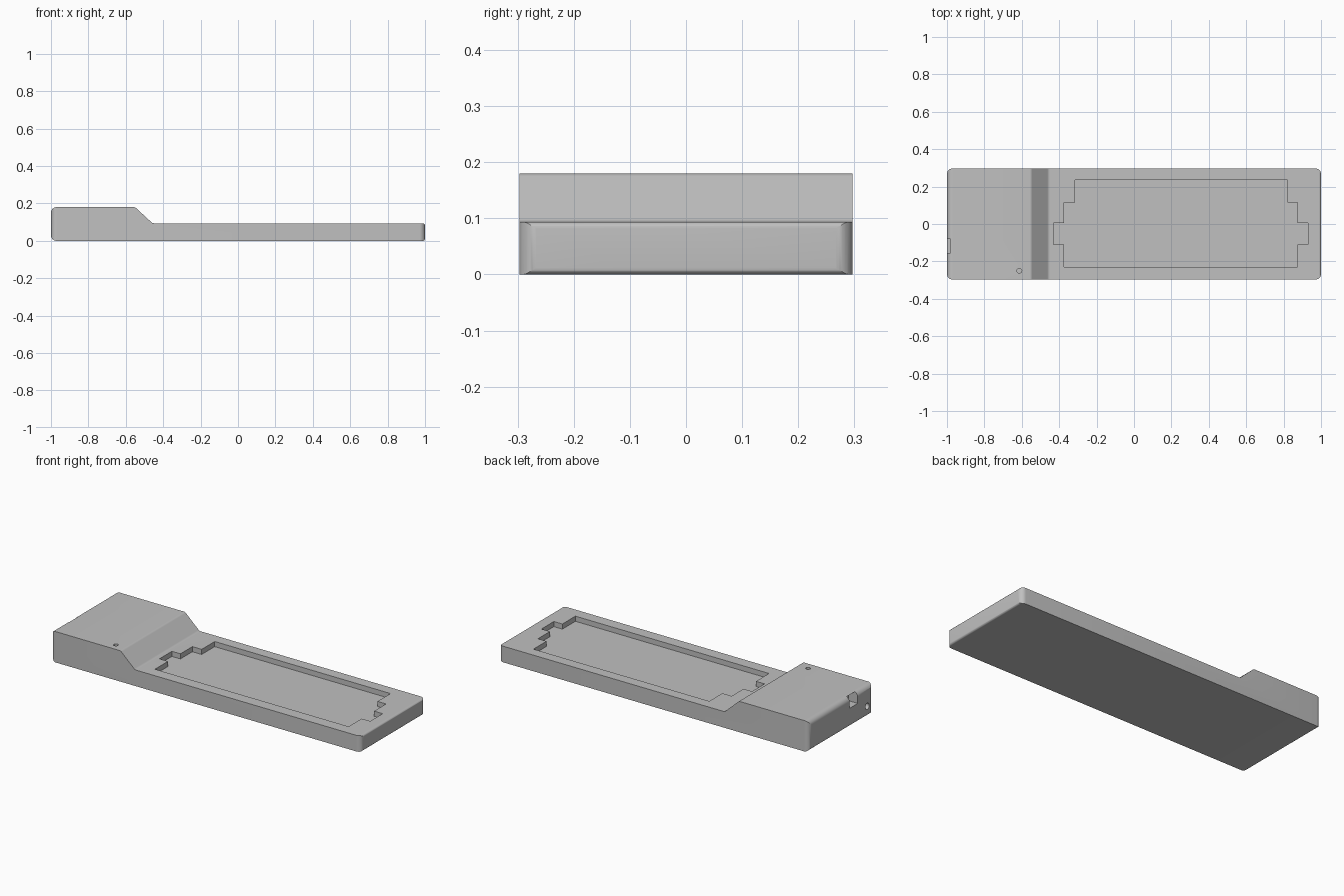
import bpy, bmesh, math
from mathutils import Vector

old = bpy.data.objects.get("Cube")
if old:
    bpy.data.objects.remove(old, do_unlink=True)

grey = bpy.data.materials.new("light grey plastic")
grey.use_nodes = True
colour = (0.53, 0.53, 0.53, 1)
grey.diffuse_color = colour
grey.node_tree.nodes["Principled BSDF"].inputs["Base Color"].default_value = colour


def rounded(points, steps=8):
    """Round each (x, y, radius) corner of a closed outline."""
    out = []
    for i, (x, y, r) in enumerate(points):
        p = Vector((x, y))
        a = (Vector(points[i - 1][:2]) - p).normalized()
        b = (Vector(points[(i + 1) % len(points)][:2]) - p).normalized()
        if r == 0:
            out.append(p)
            continue
        half = a.angle(b) / 2
        centre = p + (a + b).normalized() * r / math.sin(half)
        start = p + a * r / math.tan(half) - centre
        end = p + b * r / math.tan(half) - centre
        turn = start.angle_signed(end)
        for k in range(steps + 1):
            t = -turn * k / steps
            out.append(centre + Vector((start.x * math.cos(t) - start.y * math.sin(t),
                                        start.x * math.sin(t) + start.y * math.cos(t))))
    return out


def prism(name, outline, low, high, place):
    """Extrude a 2D outline; place maps (u, v, depth) to a 3D point."""
    bm = bmesh.new()
    rings = [[bm.verts.new(place(p[0], p[1], d)) for p in outline] for d in (low, high)]
    bm.faces.new(rings[0])
    bm.faces.new(rings[1])
    n = len(outline)
    for i in range(n):
        j = (i + 1) % n
        bm.faces.new((rings[0][i], rings[0][j], rings[1][j], rings[1][i]))
    bmesh.ops.recalc_face_normals(bm, faces=bm.faces)
    mesh = bpy.data.meshes.new(name)
    bm.to_mesh(mesh)
    bm.free()
    mesh.materials.append(grey)
    obj = bpy.data.objects.new(name, mesh)
    bpy.context.collection.objects.link(obj)
    return obj


def circle(u, v, r, n=32):
    return [(u + r * math.cos(k * math.tau / n), v + r * math.sin(k * math.tau / n)) for k in range(n)]


def rect(u0, v0, u1, v1):
    return [(u0, v0), (u1, v0), (u1, v1), (u0, v1)]


def along_x(u, v, d): return (d, u, v)
def along_y(u, v, d): return (u, d, v)
def along_z(u, v, d): return (u, v, d)


# Case body: side profile with a raised electronics bay
side = rounded([(-1, 0, .03), (1, 0, .012), (1, .094, .012), (-.457, .094, .02),
                (-.55, .18, .02), (-1, .18, .03)])
case = prism("keyboard_case", side, -.35, .35, along_y)

# Plan outline with rounded vertical corners
W = .297
plan = rounded([(-1, -W, .03), (1, -W, .03), (1, W, .03), (-1, W, .03)])
plan_tool = prism("plan_tool", plan, -.1, .3, along_z)

# Stepped key plate recess
stepped = [(-.375, -.23), (.875, -.23), (.875, -.11), (.93, -.11), (.93, .005), (.875, .005),
           (.875, .115), (.82, .115), (.82, .235), (-.315, .235), (-.315, .115), (-.375, .115),
           (-.375, .005), (-.43, .005), (-.43, -.11), (-.375, -.11)]
cutters = [
    prism("recess_tool", stepped, .064, .2, along_z),
    prism("socket_tool", rect(-.155, .115, -.08, .178), -1.1, -.94, along_x),
    prism("cable_hole_tool", circle(-.243, .065, .018), -1.1, -.94, along_x),
    prism("button_hole_tool", circle(-.613, -.25, .013), .13, .3, along_z),
]

for tool, op in [(plan_tool, 'INTERSECT')] + [(c, 'DIFFERENCE') for c in cutters]:
    tool.hide_render = True
    mod = case.modifiers.new(tool.name, 'BOOLEAN')
    mod.object, mod.operation, mod.solver = tool, op, 'EXACT'

bpy.context.view_layer.objects.active = case
case.select_set(True)
for mod in list(case.modifiers):
    bpy.ops.object.modifier_apply(modifier=mod.name)
for tool in [plan_tool] + cutters:
    bpy.data.objects.remove(tool, do_unlink=True)

bpy.ops.object.shade_smooth_by_angle(angle=math.radians(25))
